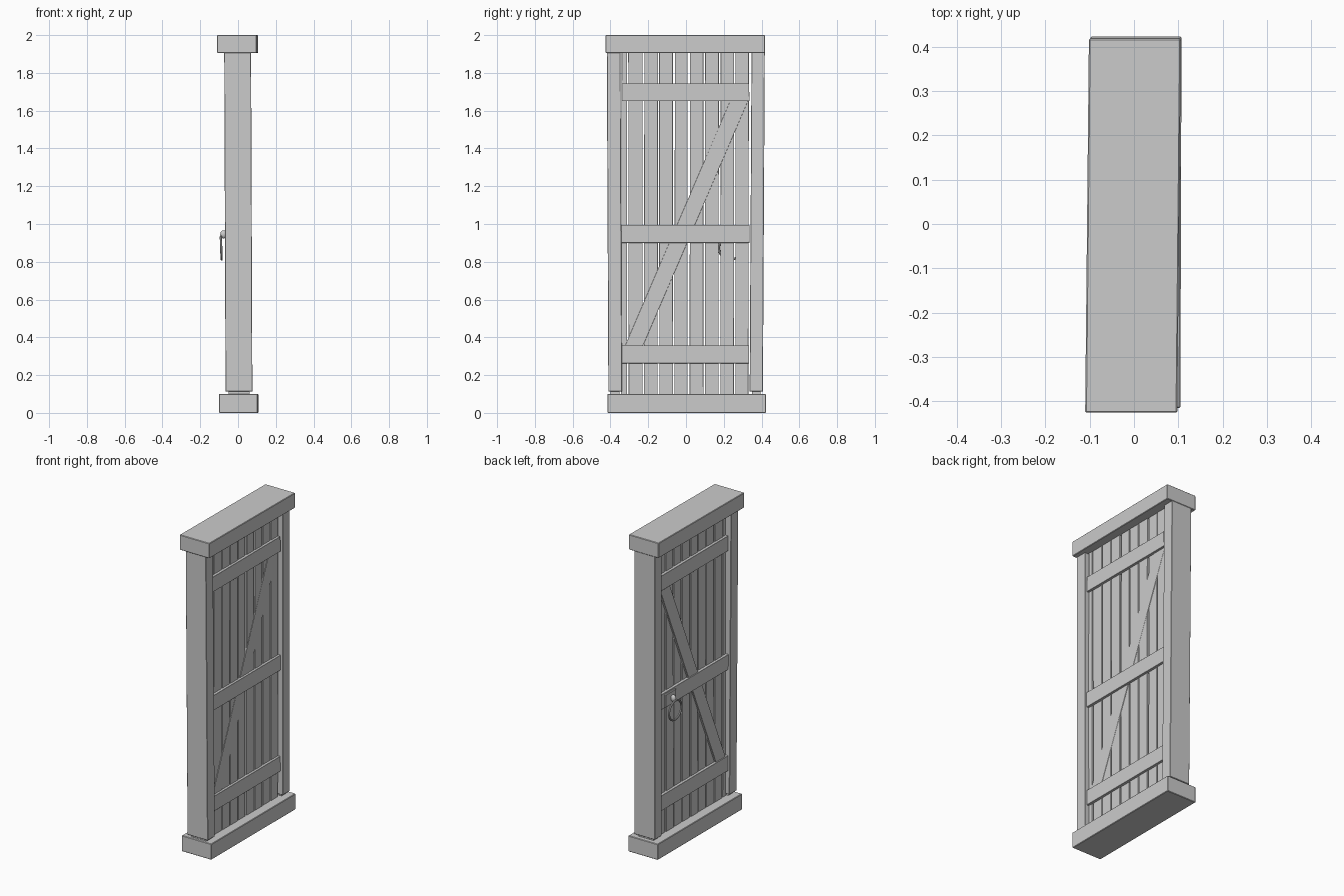
import bpy, bmesh, math, random

random.seed(4)
if "Cube" in bpy.data.objects:
    bpy.data.objects.remove(bpy.data.objects["Cube"])

grey = bpy.data.materials.new("plain grey")
grey.use_nodes = True
grey.diffuse_color = (0.6, 0.6, 0.6, 1)
grey.node_tree.nodes["Principled BSDF"].inputs["Base Color"].default_value = (0.6, 0.6, 0.6, 1)


def finish(obj, name, bevel=0):
    obj.name = name
    obj.data.materials.clear()
    obj.data.materials.append(grey)
    if bevel:
        mod = obj.modifiers.new("worn edges", 'BEVEL')
        mod.width = bevel
        mod.segments = 1
    return obj


def prism(name, outline, x0, x1, bevel=0.001):
    """Extrude a side outline of (y, z) points from x0 to x1."""
    bm = bmesh.new()
    face = bm.faces.new([bm.verts.new((x0, y, z)) for y, z in outline])
    ext = bmesh.ops.extrude_face_region(bm, geom=[face])
    for v in ext["geom"]:
        if isinstance(v, bmesh.types.BMVert):
            v.co.x = x1
    bmesh.ops.recalc_face_normals(bm, faces=bm.faces)
    mesh = bpy.data.meshes.new(name)
    bm.to_mesh(mesh)
    bm.free()
    obj = bpy.data.objects.new(name, mesh)
    bpy.context.collection.objects.link(obj)
    return finish(obj, name, bevel)


def board(name, x, y, z, wobble=0.0, bevel=0.001):
    """A box between (low, high) pairs, its ends shifted a little sideways."""
    obj = prism(name, [(y[0], z[0]), (y[1], z[0]), (y[1], z[1]), (y[0], z[1])], x[0], x[1], bevel)
    shift = {(low, end): random.uniform(-wobble, wobble) for low in (0, 1) for end in (0, 1)}
    for v in obj.data.vertices:
        v.co.y += shift[int(v.co.y > sum(y) / 2), int(v.co.z > sum(z) / 2)]
    return obj


# Frame: lintel and sill, lightly skewed
lintel = board("lintel", (-0.106, 0.102), (-0.426, 0.419), (1.905, 2.0), bevel=0.003)
sill = board("sill", (-0.1, 0.106), (-0.416, 0.423), (0.0, 0.1), bevel=0.003)
for beam, skew in ((lintel, 0.01), (sill, 0.003)):
    for v in beam.data.vertices:
        v.co.x += skew * v.co.y

# Frame: posts, leaning slightly at the head
for name, y, lean in (("front_post", (-0.411, -0.339), -0.008), ("back_post", (0.337, 0.407), 0.01)):
    post = board(name, (-0.066, 0.076), y, (0.113, 1.907), bevel=0.002)
    for v in post.data.vertices:
        if v.co.z > 1:
            v.co.x -= 0.007
            v.co.y += lean
    board(name + "_foot", (-0.05, 0.06), (y[0] + 0.012, y[1] - 0.012), (0.09, 0.12), bevel=0)

# Door planks with narrow uneven gaps
edges = [-0.346] + [-0.308 + 0.081 * i for i in range(8)] + [0.336]
for i, (a, b) in enumerate(zip(edges, edges[1:])):
    push = random.uniform(-0.0015, 0.0015)
    board(f"plank_{i + 1}", (-0.039 + push, 0.046 + push), (a + 0.0045, b - 0.0045),
          (0.098, 1.908), wobble=0.0028)

# Cross rails
for name, z in (("bottom_rail", 0.262), ("middle_rail", 0.9), ("top_rail", 1.65)):
    board(name, (-0.056, 0.062), (-0.342, 0.335), (z, z + 0.095), wobble=0.002)

# Diagonal brace, proud on one side and nearly flush on the other
prism("diagonal_brace", [(-0.325, 0.35), (-0.23, 0.35), (0.33, 1.655), (0.235, 1.655)], -0.05, 0.048)

# Ring handle: plate, boss and ring
HANDLE_Y = 0.235
board("handle_plate", (-0.066, -0.05), (HANDLE_Y - 0.045, HANDLE_Y + 0.06), (0.905, 0.985), bevel=0.002)
bpy.ops.mesh.primitive_uv_sphere_add(segments=16, ring_count=10, radius=0.018,
                                     location=(-0.077, HANDLE_Y, 0.945))
boss = bpy.context.object
boss.scale = (0.95, 0.8, 1.2)
bpy.ops.object.shade_smooth_by_angle()
finish(boss, "handle_boss")
bpy.ops.mesh.primitive_torus_add(major_radius=0.061, minor_radius=0.006, major_segments=32,
                                 minor_segments=8, location=(-0.089, HANDLE_Y, 0.873),
                                 rotation=(0, math.radians(88), 0))
bpy.ops.object.shade_smooth_by_angle()
finish(bpy.context.object, "handle_ring")
